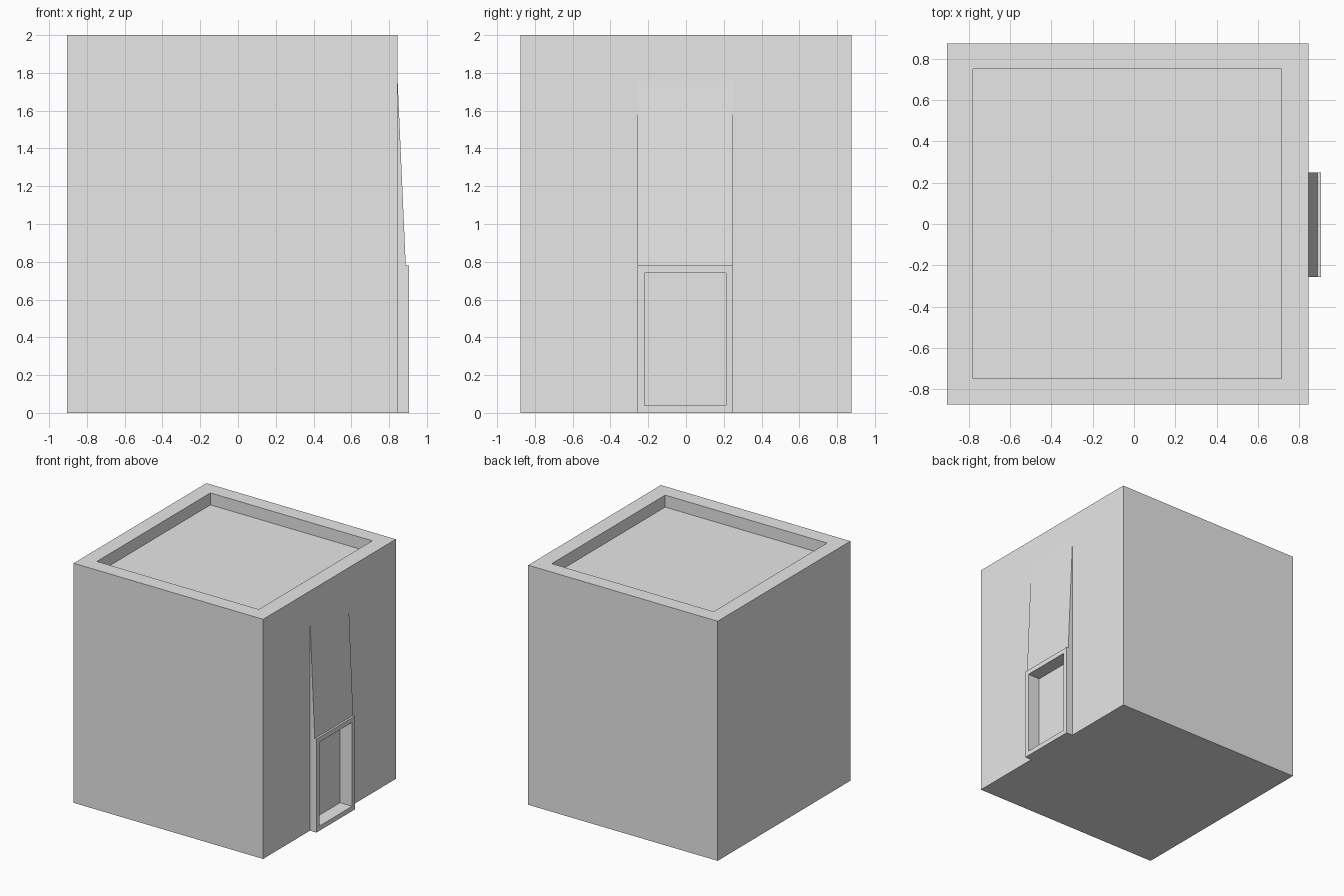
import bpy
import bmesh
from mathutils import Vector

default = bpy.data.objects.get("Cube")
if default:
    bpy.data.objects.remove(default, do_unlink=True)

plaster = bpy.data.materials.new("plain_grey")
plaster.use_nodes = True
GREY = (0.8, 0.8, 0.8, 1)
plaster.diffuse_color = GREY
plaster.node_tree.nodes["Principled BSDF"].inputs["Base Color"].default_value = GREY


def prism(name, profile, y0, y1):
    """Extrude an (x, z) profile along y."""
    bm = bmesh.new()
    face = bm.faces.new([bm.verts.new((x, y0, z)) for x, z in profile])
    moved = bmesh.ops.extrude_face_region(bm, geom=[face])["geom"]
    bmesh.ops.translate(bm, vec=Vector((0, y1 - y0, 0)),
                        verts=[v for v in moved if isinstance(v, bmesh.types.BMVert)])
    bmesh.ops.recalc_face_normals(bm, faces=bm.faces)
    mesh = bpy.data.meshes.new(name)
    bm.to_mesh(mesh)
    bm.free()
    mesh.materials.append(plaster)
    obj = bpy.data.objects.new(name, mesh)
    bpy.context.collection.objects.link(obj)
    return obj


def block(name, x0, x1, y0, y1, z0, z1):
    return prism(name, [(x0, z0), (x1, z0), (x1, z1), (x0, z1)], y0, y1)


def combine(target, other, operation):
    """Apply a boolean and discard the helper."""
    other.hide_render = True
    mod = target.modifiers.new(operation.lower(), "BOOLEAN")
    mod.operation, mod.object, mod.solver = operation, other, "EXACT"
    bpy.context.view_layer.objects.active = target
    bpy.ops.object.modifier_apply(modifier=mod.name)
    bpy.data.objects.remove(other, do_unlink=True)


# Square building with a sunken flat roof
building = block("building", -0.905, 0.845, -0.875, 0.875, 0, 2)
combine(building, block("roof_recess", -0.78, 0.715, -0.747, 0.75, 1.9, 2.2), "DIFFERENCE")

# Doorway surround with a long sloped canopy above it
entrance = prism("entrance", [(0.7, 0), (0.905, 0), (0.905, 0.78), (0.888, 0.78),
                              (0.845, 1.76), (0.7, 1.76)], -0.257, 0.25)
combine(building, entrance, "UNION")

# Recessed door opening
combine(building, block("door_recess", 0.793, 1.1, -0.22, 0.213, 0.04, 0.74), "DIFFERENCE")
